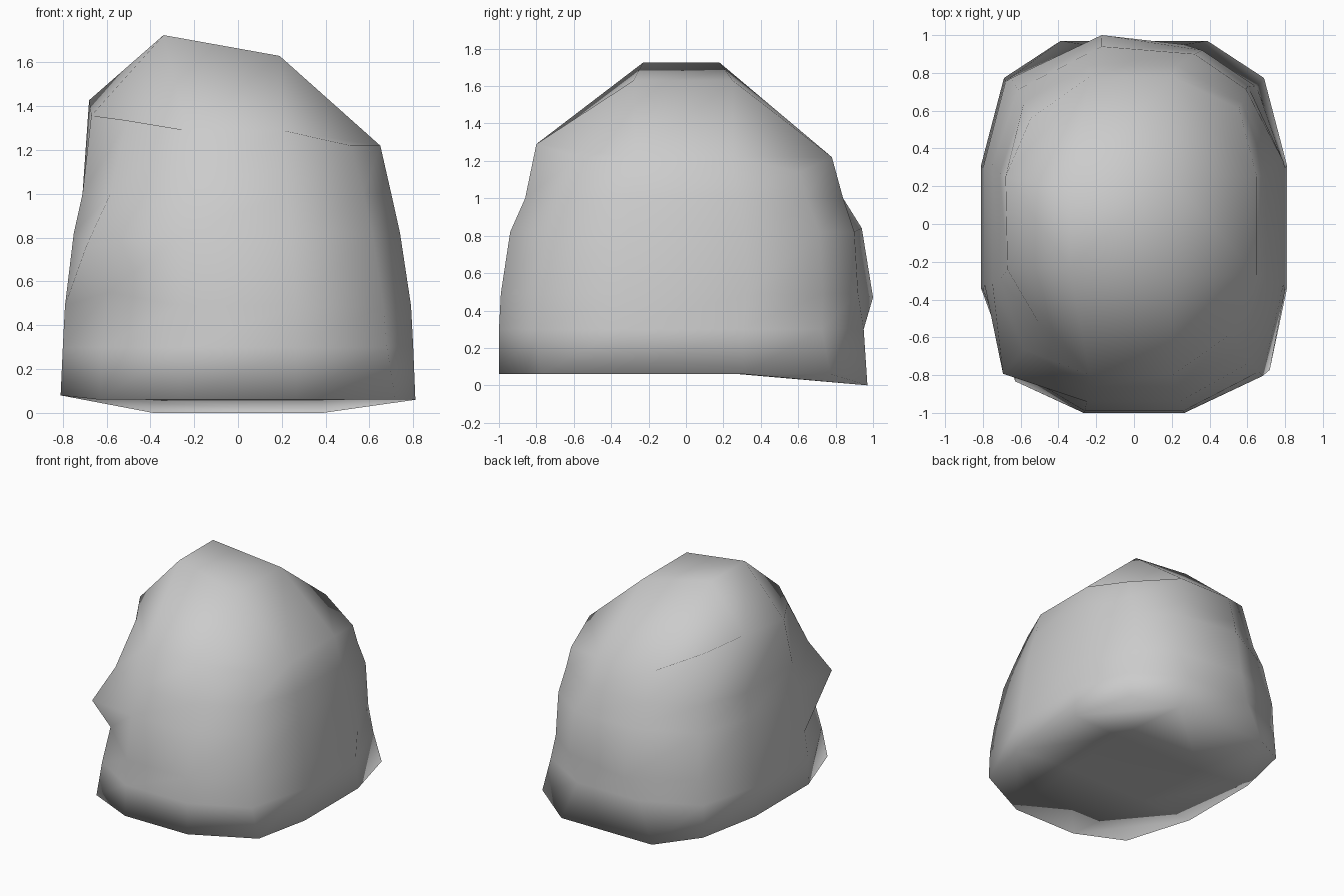
import bpy, bmesh

if "Cube" in bpy.data.objects:
    bpy.data.objects.remove(bpy.data.objects["Cube"])

# Horizontal rings: height, x min, x max, y min, y max, corner fullness in x and y
RINGS = [
    (0.06, -0.81, 0.81, -1.00, 0.97, 0.85, 0.80),
    (0.30, -0.80, 0.80, -1.00, 0.95, 0.85, 0.80),
    (0.49, -0.79, 0.79, -0.99, 1.00, 0.84, 0.79),
    (0.82, -0.75, 0.74, -0.94, 0.94, 0.83, 0.78),
    (1.00, -0.71, 0.70, -0.86, 0.84, 0.82, 0.77),
    (1.22, -0.68, 0.65, -0.80, 0.78, 0.80, 0.72),
]
# Chips and bulges: (ring, point) -> offset
FRONT_LEFT, FRONT_RIGHT, BACK_RIGHT, BACK_R, BACK_L, BACK_LEFT, LEFT_F = 0, 3, 6, 7, 8, 9, 11
CHIPS = {
    (0, FRONT_LEFT): (0.06, -0.03, 0), (0, FRONT_RIGHT): (0.03, 0.03, 0),
    (1, FRONT_LEFT): (0.06, 0.03, 0), (2, FRONT_LEFT): (0.07, 0.07, 0.06),
    (3, FRONT_LEFT): (-0.07, -0.06, -0.06),
    (5, FRONT_LEFT): (0.04, 0.06, -0.03), (5, LEFT_F): (0.01, 0.03, -0.07),
    (1, BACK_RIGHT): (-0.03, -0.03, 0), (2, BACK_RIGHT): (-0.06, -0.06, 0),
    (3, BACK_RIGHT): (-0.02, -0.02, 0), (5, BACK_RIGHT): (0.04, 0.05, -0.08),
    (2, BACK_L): (0.09, 0, -0.02), (2, BACK_R): (0.10, -0.08, 0),
    (3, BACK_L): (0.08, 0, 0.02), (3, BACK_R): (0.08, -0.04, 0),
    (2, BACK_LEFT): (0.01, -0.02, 0), (3, BACK_LEFT): (0.01, -0.02, 0),
}
TOP = [(-0.34, -0.23, 1.725), (0.19, -0.28, 1.63), (0.19, 0.25, 1.63), (-0.34, 0.18, 1.725)]
BASE = [(-0.35, -0.30, 0.06), (0.35, -0.30, 0.06), (0.38, 0.28, 0.06), (-0.38, 0.28, 0.06)]
S = 0.33


def ring_points(i, z, x0, x1, y0, y1, cx, cy):
    shape = [(-cx, -cy), (-S, -1), (S, -1), (cx, -cy), (1, -S), (1, S),
             (cx, cy), (S, 1), (-S, 1), (-cx, cy), (-1, S), (-1, -S)]
    pts = []
    for k, (u, v) in enumerate(shape):
        x = (x0 + x1) / 2 + u * (x1 - x0) / 2
        y = (y0 + y1) / 2 + v * (y1 - y0) / 2
        h = z
        if i == 0 and v == 1:             # dipped lower back edge
            h, x = 0.0, x * 1.45
        elif i == 0 and u == -1:
            h = 0.08
        elif i == len(RINGS) - 1:         # shoulder rises to the left and front
            h += 0.31 * max(0, -u - S) + (0.07 if v == -1 else 0)
        dx, dy, dz = CHIPS.get((i, k), (0, 0, 0))
        pts.append((x + dx, y + dy, h + dz))
    return pts


bm = bmesh.new()
rings = [[bm.verts.new(p) for p in ring_points(i, *r)] for i, r in enumerate(RINGS)]
for a, b in zip(rings, rings[1:]):
    for k in range(12):
        n = (k + 1) % 12
        bm.faces.new((a[k], a[n], b[n], b[k]))


# Close a twelve-sided ring with a three by three patch
def cap(ring, points):
    inner = [bm.verts.new(p) for p in points]
    for k in range(4):
        c = 3 * k
        bm.faces.new((ring[c - 1], ring[c], ring[c + 1], inner[k]))
        bm.faces.new((ring[c + 1], ring[c + 2], inner[(k + 1) % 4], inner[k]))
    bm.faces.new(inner)


cap(rings[-1], TOP)
cap(rings[0], BASE)
bmesh.ops.recalc_face_normals(bm, faces=bm.faces)
for f in bm.faces:
    f.smooth = True

# Boulder
mesh = bpy.data.meshes.new("boulder")
bm.to_mesh(mesh)
bm.free()
bpy.context.collection.objects.link(bpy.data.objects.new("boulder", mesh))
